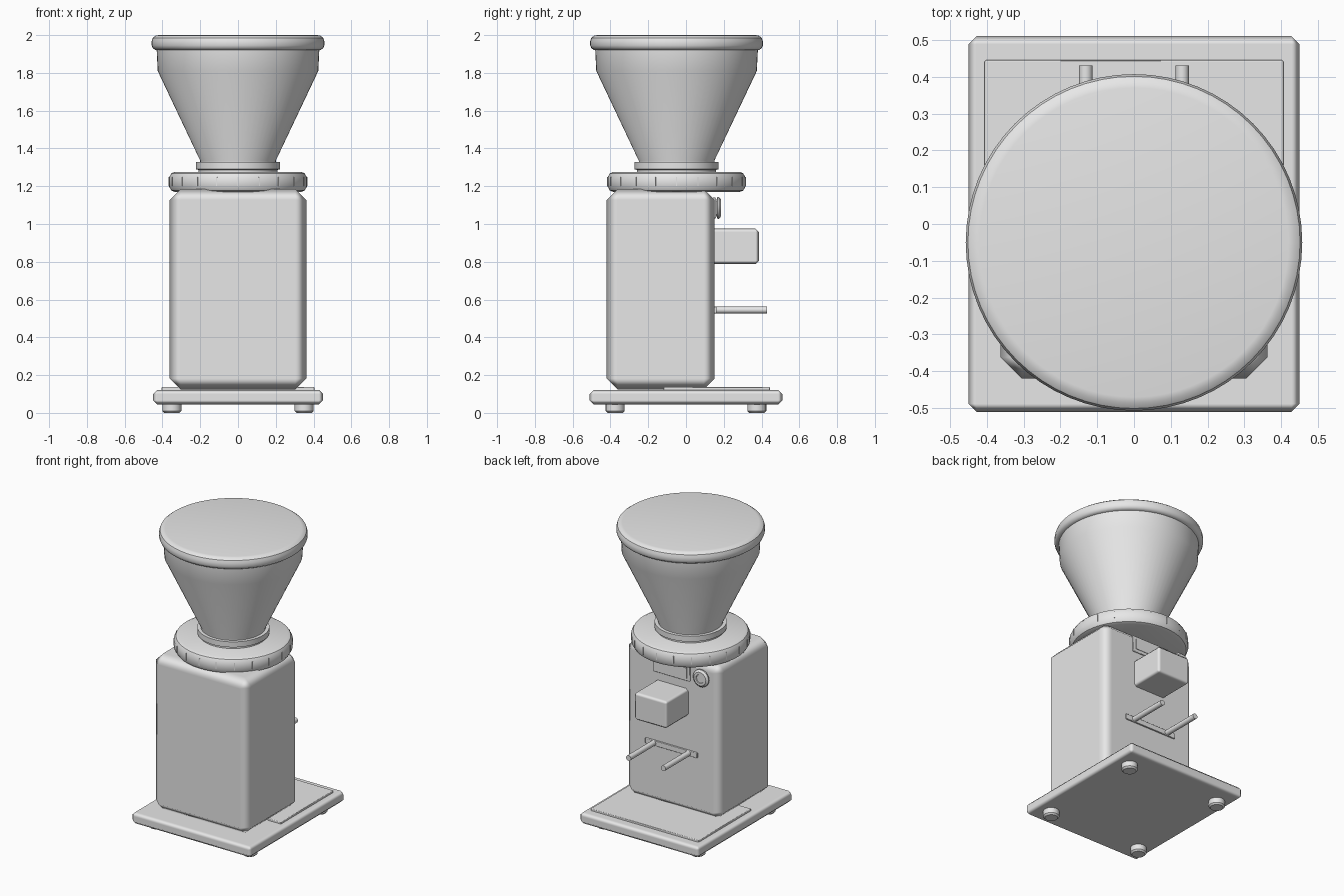
import bpy, bmesh, math
from mathutils import Matrix

if "Cube" in bpy.data.objects:
    bpy.data.objects.remove(bpy.data.objects["Cube"])

grey = bpy.data.materials.new("plain grey")
grey.diffuse_color = (0.8, 0.8, 0.8, 1)
grey.use_nodes = True
grey.node_tree.nodes["Principled BSDF"].inputs["Base Color"].default_value = grey.diffuse_color


def finish(name, bm):
    bmesh.ops.recalc_face_normals(bm, faces=bm.faces[:])
    me = bpy.data.meshes.new(name)
    bm.to_mesh(me)
    bm.free()
    me.materials.append(grey)
    ob = bpy.data.objects.new(name, me)
    bpy.context.collection.objects.link(ob)
    return ob


def box(name, lo, hi, bevel=0.0, segments=1):
    """Box between two corners, with a softly shaded bevel."""
    bm = bmesh.new()
    bmesh.ops.create_cube(bm, size=1)
    for v in bm.verts:
        v.co = [lo[i] + (v.co[i] + 0.5) * (hi[i] - lo[i]) for i in range(3)]
    for f in bm.faces:
        f.smooth = bevel > 0
    ob = finish(name, bm)
    if bevel:
        m = ob.modifiers.new("bevel", 'BEVEL')
        m.width = bevel
        m.segments = segments
        m.harden_normals = True
    return ob


def lathe(name, profile, centre, sides=64, along_y=False):
    """Spin (radius, height) points around an axis and cap both ends."""
    bm = bmesh.new()
    rings = []
    for r, h in profile:
        rings.append([bm.verts.new((r * math.cos(2 * math.pi * i / sides),
                                    r * math.sin(2 * math.pi * i / sides), h))
                      for i in range(sides)])
    for a, b in zip(rings, rings[1:]):
        for i in range(sides):
            j = (i + 1) % sides
            bm.faces.new((a[i], a[j], b[j], b[i]))
    bm.faces.new(rings[0][::-1])
    bm.faces.new(rings[-1])
    if along_y:
        bm.transform(Matrix.Rotation(-math.pi / 2, 4, 'X'))
    bm.transform(Matrix.Translation(centre))
    ob = finish(name, bm)
    bpy.ops.object.select_all(action='DESELECT')
    ob.select_set(True)
    bpy.context.view_layer.objects.active = ob
    bpy.ops.object.shade_smooth_by_angle(angle=math.radians(35))
    return ob


# Base with drip tray and four feet
box("base_plate", (-0.45, -0.51, 0.045), (0.45, 0.51, 0.122), 0.022)
box("grounds_tray", (-0.406, -0.12, 0.115), (0.406, 0.445, 0.136), 0.004)
for x in (-0.35, 0.35):
    for y in (-0.375, 0.375):
        lathe("foot", [(0.04, 0), (0.05, 0.01), (0.05, 0.05)], (x, y, 0), 24)

# Housing
box("body", (-0.362, -0.42, 0.124), (0.362, 0.152, 1.185), 0.058)

# Adjustment collar with tick marks, neck, hopper and lid
CY = -0.05
lathe("adjustment_collar",
      [(0.335, 1.17), (0.353, 1.177), (0.365, 1.198), (0.365, 1.247),
       (0.353, 1.268), (0.335, 1.276)], (0, CY, 0))
for i in range(20):
    tick = box("collar_tick", (0.360, -0.003, 1.202), (0.3675, 0.003, 1.25))
    tick.data.transform(Matrix.Translation((0, CY, 0))
                        @ Matrix.Rotation(math.radians(18 * i), 4, 'Z'))
lathe("neck_ring", [(0.21, 1.27), (0.21, 1.287), (0.222, 1.29),
                    (0.222, 1.327)], (0, CY, 0))
lathe("hopper", [(0.2, 1.32), (0.2, 1.335), (0.425, 1.81), (0.431, 1.93)],
      (0, CY, 0))
lathe("hopper_lid",
      [(0.438, 1.922), (0.451, 1.931), (0.457, 1.945), (0.457, 1.968),
       (0.451, 1.986), (0.436, 1.997), (0.42, 2.0)], (0, CY, 0))

# Display and button on the working side
box("display_frame", (-0.14, 0.14, 1.03), (0.14, 0.160, 1.14), 0.004)
box("display_screen", (-0.118, 0.15, 1.05), (0.118, 0.163, 1.12))
lathe("button", [(0.045, 0), (0.045, 0.016), (0.058, 0.018), (0.058, 0.026),
                 (0.045, 0.037), (0.03, 0.037), (0.027, 0.032)],
      (-0.233, 0.148, 1.085), 32, True)

# Spout and portafilter fork
box("spout", (-0.125, 0.13, 0.788), (0.125, 0.386, 0.976), 0.018)
box("fork_plate", (-0.195, 0.14, 0.527), (0.195, 0.162, 0.563), 0.003)
for x in (-0.131, 0.131):
    lathe("fork_rod", [(0.018, 0), (0.018, 0.285)], (x, 0.145, 0.545), 20, True)
